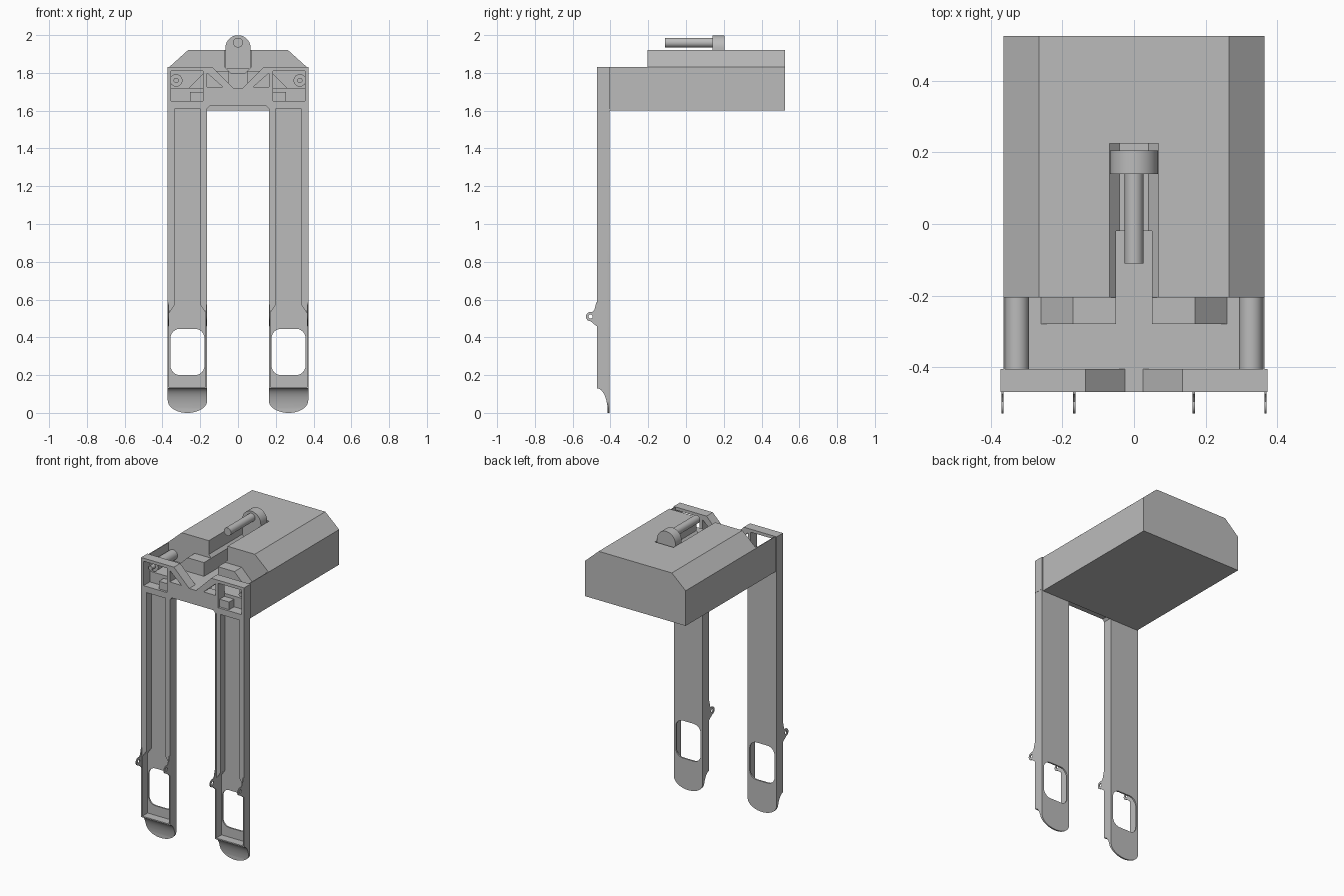
import bpy, bmesh, math
from mathutils import Vector

cube = bpy.data.objects.get("Cube")
if cube:
    bpy.data.objects.remove(cube, do_unlink=True)

grey = bpy.data.materials.new("plain_grey")
grey.use_nodes = True
grey.diffuse_color = (0.5, 0.5, 0.5, 1)
grey.node_tree.nodes["Principled BSDF"].inputs["Base Color"].default_value = (0.5, 0.5, 0.5, 1)


def prism(name, pts, a, b, axis="y"):
    """Extrude a closed profile: (x, z) along y, or (y, z) along x."""
    bm = bmesh.new()
    place = (lambda p, d: (p[0], d, p[1])) if axis == "y" else (lambda p, d: (d, p[0], p[1]))
    face = bm.faces.new([bm.verts.new(place(p, a)) for p in pts])
    ext = bmesh.ops.extrude_face_region(bm, geom=[face])
    step = Vector((0, b - a, 0)) if axis == "y" else Vector((b - a, 0, 0))
    bmesh.ops.translate(bm, vec=step, verts=[v for v in ext["geom"] if isinstance(v, bmesh.types.BMVert)])
    bmesh.ops.recalc_face_normals(bm, faces=bm.faces)
    mesh = bpy.data.meshes.new(name)
    bm.to_mesh(mesh)
    bm.free()
    mesh.materials.append(grey)
    ob = bpy.data.objects.new(name, mesh)
    bpy.context.collection.objects.link(ob)
    return ob


def rect(x0, x1, z0, z1):
    return [(x0, z0), (x1, z0), (x1, z1), (x0, z1)]


def box(name, x0, x1, y0, y1, z0, z1):
    return prism(name, rect(min(x0, x1), max(x0, x1), z0, z1), y0, y1)


def arc(cx, cz, r, start, end, n, rz=None):
    angles = [math.radians(start + (end - start) * i / n) for i in range(n + 1)]
    return [(cx + r * math.cos(t), cz + (rz or r) * math.sin(t)) for t in angles]


def circle(cx, cz, r, n=32):
    return arc(cx, cz, r, 0, 360, n)[:-1]


def rounded(x0, x1, z0, z1, r):
    return (arc(x1 - r, z1 - r, r, 0, 90, 6) + arc(x0 + r, z1 - r, r, 90, 180, 6)
            + arc(x0 + r, z0 + r, r, 180, 270, 6) + arc(x1 - r, z0 + r, r, 270, 360, 6))


def combine(ob, tool, operation="DIFFERENCE"):
    mod = ob.modifiers.new("cut", "BOOLEAN")
    mod.object, mod.operation, mod.solver = tool, operation, "EXACT"
    bpy.context.view_layer.objects.active = ob
    bpy.ops.object.modifier_apply(modifier=mod.name)
    bpy.data.objects.remove(tool, do_unlink=True)


def flip(pts, s):
    return [(s * x, z) for x, z in pts]


FRONT, BACK = -0.47, -0.405
IN, OUT = 0.163, 0.372
MID = (IN + OUT) / 2
parts = []

# Main housing with chamfered top and a handle groove
housing = prism("housing", [(-0.365, 1.6), (0.365, 1.6), (0.365, 1.83), (0.265, 1.92),
                            (-0.265, 1.92), (-0.365, 1.83)], -0.205, 0.525)
groove = [(-0.068, 2), (-0.068, 1.83), (-0.04, 1.8), (0.04, 1.8), (0.068, 1.83), (0.068, 2)]
combine(housing, prism("groove", groove, -0.3, 0.225))
combine(housing, box("slot", -0.05, 0.05, -0.3, -0.02, 1.72, 1.95))
parts += [housing, box("tray_floor", -0.365, 0.365, BACK, -0.205, 1.6, 1.72)]

# Handle head and rod
parts.append(prism("handle_head", [(-0.067, 1.82)] + arc(0, 1.932, 0.067, 180, 0, 24)
                   + [(0.067, 1.82)], 0.14, 0.205))
parts.append(prism("handle_rod", circle(0, 1.96, 0.026), -0.11, 0.16))

# Front frame with centre notch
frame = prism("front_frame", [(-0.373, 1.61), (-0.373, 1.83), (-0.135, 1.83), (-0.025, 1.72),
                              (0.025, 1.72), (0.135, 1.83), (0.373, 1.83), (0.373, 1.61),
                              (IN, 1.61), (0.15, 1.625), (-0.15, 1.625), (-IN, 1.61)], FRONT, BACK)
for s in (1, -1):
    gusset = flip([(0.165, 1.8), (0.165, 1.725), (0.08, 1.725)], s)
    combine(frame, prism("gusset_hole", gusset, -0.5, -0.38))
    window = flip([(0.185, 1.65), (0.355, 1.65), (0.355, 1.81), (0.185, 1.81)], s)
    combine(frame, prism("window", window, -0.5, -0.38))
parts.append(frame)

for s, side in ((1, "left"), (-1, "right")):
    # Tray side wall, cylinder, pin and inner hump
    parts.append(box(side + "_tray_wall", s * 0.36, s * 0.365, BACK, -0.205, 1.7, 1.83))
    parts.append(prism(side + "_cylinder", circle(s * 0.327, 1.76, 0.033), BACK, -0.2))
    parts.append(prism(side + "_pin", circle(s * 0.327, 1.76, 0.014), -0.44, BACK))
    hump = flip([(0.05, 1.7), (0.26, 1.7), (0.26, 1.72), (0.17, 1.81), (0.05, 1.81)], s)
    parts.append(prism(side + "_hump", hump, -0.28, -0.2))
    parts.append(box(side + "_window_block", s * 0.18, s * 0.255, -0.455, BACK, 1.65, 1.7))

    # Fork back plate with rounded end and wheel opening
    outline = ([(s * MID + OUT - MID, 1.63), (s * MID - OUT + MID, 1.63)]
               + arc(s * MID, 0.065, OUT - MID, 180, 360, 20, 0.065))
    plate = prism(side + "_fork_plate", outline, -0.415, BACK)
    hole = rounded(s * MID - 0.09, s * MID + 0.09, 0.2, 0.445, 0.05)
    combine(plate, prism("wheel_hole", hole, -0.5, -0.38))
    parts.append(plate)

    # Scooped fork tip trimmed to the rounded outline
    tip = prism(side + "_fork_tip", arc(FRONT, 0, 0.056, 90, 0, 12, 0.13)
                + [(BACK, 0), (BACK, 0.138), (FRONT, 0.138)], s * IN, s * OUT, "x")
    combine(tip, prism("tip_outline", outline, -0.5, -0.38), "INTERSECT")
    parts.append(tip)

    for edge, inward, tag in ((IN, 1, "inner"), (OUT, -1, "outer")):
        name = side + "_" + tag
        # Fork side wall and stiffening rail
        parts.append(box(name + "_fork_wall", s * edge, s * (edge + inward * 0.008),
                         FRONT, BACK, 0.13, 1.63))
        rail = flip([(edge, 1.65), (edge + inward * 0.035, 1.65), (edge + inward * 0.035, 0.57),
                     (edge + inward * 0.008, 0.53), (edge, 0.53)], s)
        parts.append(prism(name + "_rail", rail, FRONT + 0.004, BACK - 0.002))
        # Linkage ear with eye
        ear = [(-0.44, 0.59), (-0.475, 0.585), (-0.485, 0.545)]
        ear += arc(-0.505, 0.51, 0.025, 70, 270, 12) + [(-0.475, 0.46), (-0.44, 0.455)]
        x = s * (edge + inward * 0.004)
        ear = prism(name + "_ear", ear, x - 0.003, x + 0.003, "x")
        combine(ear, prism("eye", circle(-0.505, 0.51, 0.011, 16), x - 0.02, x + 0.02, "x"))
        parts.append(ear)

# Smooth the round surfaces and keep edges crisp
bpy.ops.object.select_all(action="DESELECT")
for ob in parts:
    ob.select_set(True)
bpy.context.view_layer.objects.active = housing
bpy.ops.object.shade_smooth_by_angle(angle=math.radians(30))
